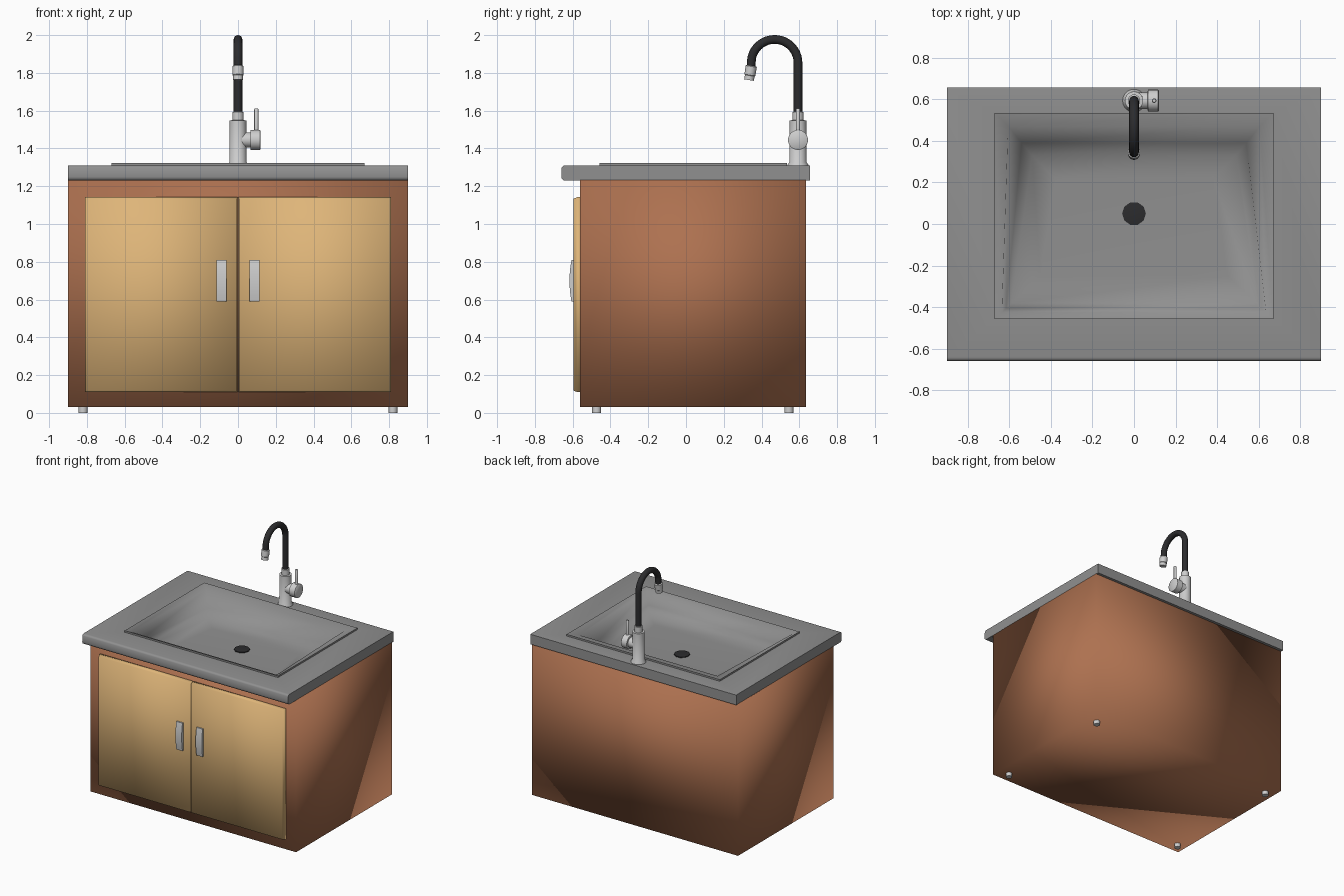
import bpy, bmesh, math
from mathutils import Vector

if "Cube" in bpy.data.objects:
    bpy.data.objects.remove(bpy.data.objects["Cube"])


def mat(name, r, g, b):
    m = bpy.data.materials.new(name)
    m.diffuse_color = (r, g, b, 1)
    m.use_nodes = True
    m.node_tree.nodes["Principled BSDF"].inputs["Base Color"].default_value = m.diffuse_color
    return m


BROWN = mat("brown_wood", 0.42, 0.165, 0.08)
TAN = mat("light_wood", 0.73, 0.46, 0.19)
GREY = mat("grey_stone", 0.28, 0.28, 0.28)
METAL = mat("bright_metal", 0.62, 0.62, 0.62)
BLACK = mat("black_rubber", 0.025, 0.025, 0.027)


def finish(name, bm, material, angle=40):
    me = bpy.data.meshes.new(name)
    bm.to_mesh(me)
    bm.free()
    ob = bpy.data.objects.new(name, me)
    bpy.context.collection.objects.link(ob)
    me.materials.append(material)
    bpy.ops.object.select_all(action='DESELECT')
    ob.select_set(True)
    bpy.context.view_layer.objects.active = ob
    if angle is None:
        bpy.ops.object.shade_smooth()
    else:
        bpy.ops.object.shade_smooth_by_angle(angle=math.radians(angle))
    return ob


def skin(bm, rings, cap_start, cap_end):
    for a, b in zip(rings, rings[1:]):
        n = len(a)
        for i in range(n):
            j = (i + 1) % n
            bm.faces.new((a[i], a[j], b[j], b[i]))
    if cap_start:
        bm.faces.new(rings[0][::-1])
    if cap_end:
        bm.faces.new(rings[-1])


def loft(name, rows, material, start=False, end=False, angle=40):
    """Rectangular rings: front half-width, back half-width, y0, y1, z."""
    bm = bmesh.new()
    rings = [[bm.verts.new(p) for p in ((-f, y0, z), (f, y0, z), (b, y1, z), (-b, y1, z))]
             for f, b, y0, y1, z in rows]
    skin(bm, rings, start, end)
    return finish(name, bm, material, angle)


def lathe(name, profile, base, axis, material, sides=24):
    """Turn (radius, height) points round an axis through base."""
    bm = bmesh.new()
    q = Vector((0, 0, 1)).rotation_difference(Vector(axis))
    rings = []
    for r, h in profile:
        ring = []
        for i in range(sides):
            t = 2 * math.pi * i / sides
            ring.append(bm.verts.new(Vector(base) + q @ Vector((r * math.cos(t), r * math.sin(t), h))))
        rings.append(ring)
    skin(bm, rings, True, True)
    return finish(name, bm, material)


# Cabinet, open under the basin
loft("cabinet", [(0.9, 0.9, -0.56, 0.635, 0.03), (0.9, 0.9, -0.56, 0.635, 1.232),
                 (0.69, 0.69, -0.48, 0.55, 1.232)], BROWN, start=True, angle=None)

# Feet
for sx in (-1, 1):
    for y in (-0.473, 0.545):
        lathe("foot", [(0.024, 0), (0.024, 0.04)], (0.82 * sx, y, 0), (0, 0, 1), METAL, 12)

# Countertop with rounded front edge
rows = [(0.69, 0.69, -0.48, 0.55, 1.23)]
for i in range(9):
    t = -math.pi / 2 + math.pi * i / 8
    lift = 0.02 if t > 0 else 0
    z = 1.25 + lift * 1.0 + (0.02 if t > 0 else 0) + 0.02 * math.sin(t)
    back = 0.657 - (0.008 if i == 8 else 0)
    rows.append((0.9, 0.9, -0.64 - 0.02 * math.cos(t), back, z))
rows.append((0.67, 0.67, -0.458, 0.535, 1.31))
loft("countertop", rows, GREY)

# Raised rim, sloping walls and basin floor
loft("basin", [(0.67, 0.67, -0.458, 0.535, 1.305), (0.67, 0.67, -0.458, 0.535, 1.323)], GREY)
loft("basin_bowl", [(0.67, 0.67, -0.458, 0.535, 1.323), (0.635, 0.605, -0.425, 0.47, 1.31),
                    (0.615, 0.54, -0.405, 0.39, 1.21), (0.59, 0.49, -0.38, 0.33, 1.165),
                    (0.45, 0.38, -0.25, 0.22, 1.157)],
     GREY, end=True, angle=None)
lathe("drain", [(0.057, 0), (0.057, 0.014), (0.045, 0.016)], (0, 0.05, 1.15), (0, 0, 1), BLACK, 10)

for sx in (-1, 1):
    # Doors with slightly tapered fronts
    bm = bmesh.new()
    rings = []
    for y, d in ((-0.595, 0.008), (-0.575, 0), (-0.555, 0)):
        x0, x1 = sorted((sx * (0.003 + d * 0.3), sx * (0.81 - d)))
        z0, z1 = 0.11 + d, 1.142 - d
        rings.append([bm.verts.new(p) for p in ((x0, y, z0), (x0, y, z1), (x1, y, z1), (x1, y, z0))])
    skin(bm, rings, True, True)
    bmesh.ops.recalc_face_normals(bm, faces=bm.faces)
    finish("door", bm, TAN, None)

    # Bowed door handles
    bm = bmesh.new()
    prof = [(-0.592, 0.59)]
    for i in range(9):
        u = i / 4 - 1
        prof.append((-0.606 - 0.011 * (1 - u * u), 0.7 + 0.11 * u))
    prof.append((-0.592, 0.81))
    rings = [[bm.verts.new((0.088 * sx + dx, y, z)) for y, z in prof] for dx in (-0.027, 0.027)]
    skin(bm, rings, True, True)
    bmesh.ops.recalc_face_normals(bm, faces=bm.faces)
    finish("door_handle", bm, METAL)

# Tap body with flange and neck
lathe("tap_body", [(0.055, 0), (0.055, 0.006), (0.045, 0.02), (0.044, 0.24), (0.03, 0.242),
                   (0.03, 0.285), (0.022, 0.287)], (0, 0.593, 1.308), (0, 0, 1), METAL)
# Side valve and lever
lathe("tap_valve", [(0.04, 0), (0.04, 0.045), (0.053, 0.047), (0.053, 0.096), (0.048, 0.1)],
      (0.02, 0.593, 1.445), (1, 0, 0), METAL)
lathe("tap_lever", [(0.011, 0), (0.011, 0.12), (0.008, 0.124)], (0.097, 0.593, 1.487), (0, 0, 1), METAL, 12)

# Curved hose spout, swept along a hook-shaped path
path = [(0.593, 1.58), (0.593, 1.7)]
for i in range(21):
    t = math.radians(168 * i / 20)
    path.append((0.469 + 0.124 * math.cos(t), 1.853 + 0.124 * math.sin(t)))
path.append((0.343, 1.82))
bm = bmesh.new()
rings = []
for i, (y, z) in enumerate(path):
    a, b = path[max(i - 1, 0)], path[min(i + 1, len(path) - 1)]
    d = Vector((0, b[0] - a[0], b[1] - a[1])).normalized()
    side = Vector((1, 0, 0))
    up = d.cross(side)
    ring = []
    for k in range(16):
        t = 2 * math.pi * k / 16
        ring.append(bm.verts.new(Vector((0, y, z)) + 0.023 * (math.cos(t) * side + math.sin(t) * up)))
    rings.append(ring)
skin(bm, rings, True, True)
bmesh.ops.recalc_face_normals(bm, faces=bm.faces)
finish("tap_hose", bm, BLACK)

# Spray nozzle
lathe("tap_nozzle", [(0.025, 0), (0.03, 0.004), (0.029, 0.05), (0.026, 0.053), (0.026, 0.077)],
      (0, 0.346, 1.838), (0, -0.16, -1), METAL, 20)
